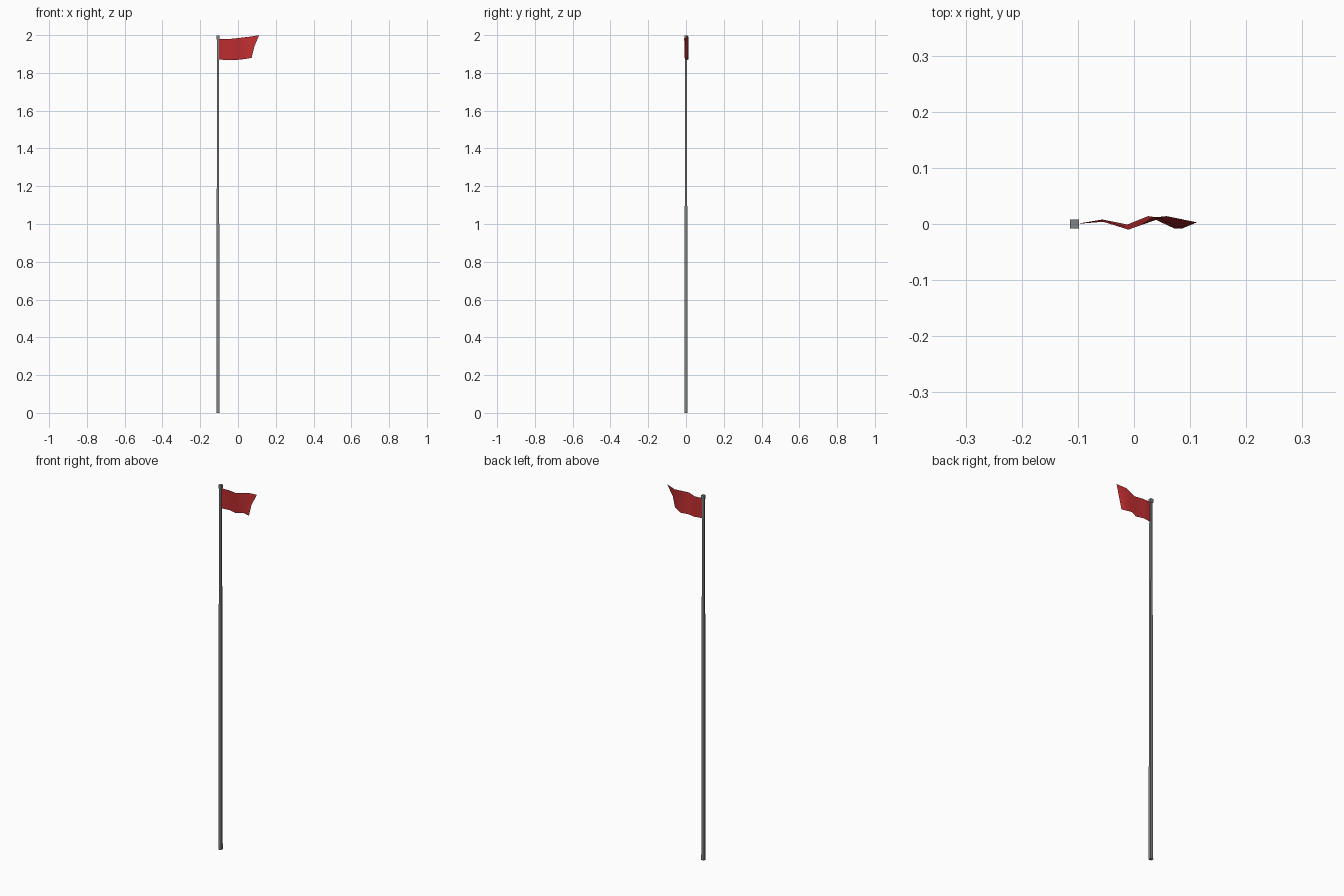
import bpy, math

if "Cube" in bpy.data.objects:
    bpy.data.objects.remove(bpy.data.objects["Cube"])

def material(name, rgb):
    m = bpy.data.materials.new(name)
    m.diffuse_color = (*rgb, 1)
    m.use_nodes = True
    m.node_tree.nodes["Principled BSDF"].inputs["Base Color"].default_value = m.diffuse_color
    return m

grey = material("grey metal", (0.21, 0.23, 0.23))
red = material("red cloth", (0.52, 0.027, 0.03))
POLE_X = -0.106

def square_post(name, z0, z1, half0, half1):
    """Four-sided tapered post with axis-aligned sides."""
    r = math.sqrt(2)
    bpy.ops.mesh.primitive_cone_add(vertices=4, radius1=half0 * r, radius2=half1 * r,
                                    depth=z1 - z0, location=(POLE_X, 0, (z0 + z1) / 2),
                                    rotation=(0, 0, math.pi / 4))
    ob = bpy.context.object
    ob.name = name
    ob.data.materials.append(grey)

# tapered pole and its cap
square_post("pole", 0, 1.98, 0.008, 0.0055)
square_post("pole_cap", 1.978, 1.998, 0.008, 0.008)

# waving flag: bottom, middle and top rows of points
rows = [
    [(-.104, 0, 1.870), (-.056, .008, 1.869), (-.012, -.001, 1.868), (.025, .014, 1.872), (.072, -.008, 1.879)],
    [(-.104, 0, 1.925), (-.055, .007, 1.924), (-.011, -.006, 1.925), (.040, .012, 1.930), (.086, -.008, 1.938)],
    [(-.104, 0, 1.980), (-.055, .004, 1.979), (-.010, -.010, 1.983), (.058, .014, 1.991), (.112, .003, 2.000)],
]
n = len(rows[0])
verts = [p for row in rows for p in row]
faces = [(j * n + i, j * n + i + 1, (j + 1) * n + i + 1, (j + 1) * n + i)
         for j in range(len(rows) - 1) for i in range(n - 1)]
mesh = bpy.data.meshes.new("flag")
mesh.from_pydata(verts, [], faces)
mesh.materials.append(red)
for p in mesh.polygons:
    p.use_smooth = True
flag = bpy.data.objects.new("flag", mesh)
bpy.context.collection.objects.link(flag)
